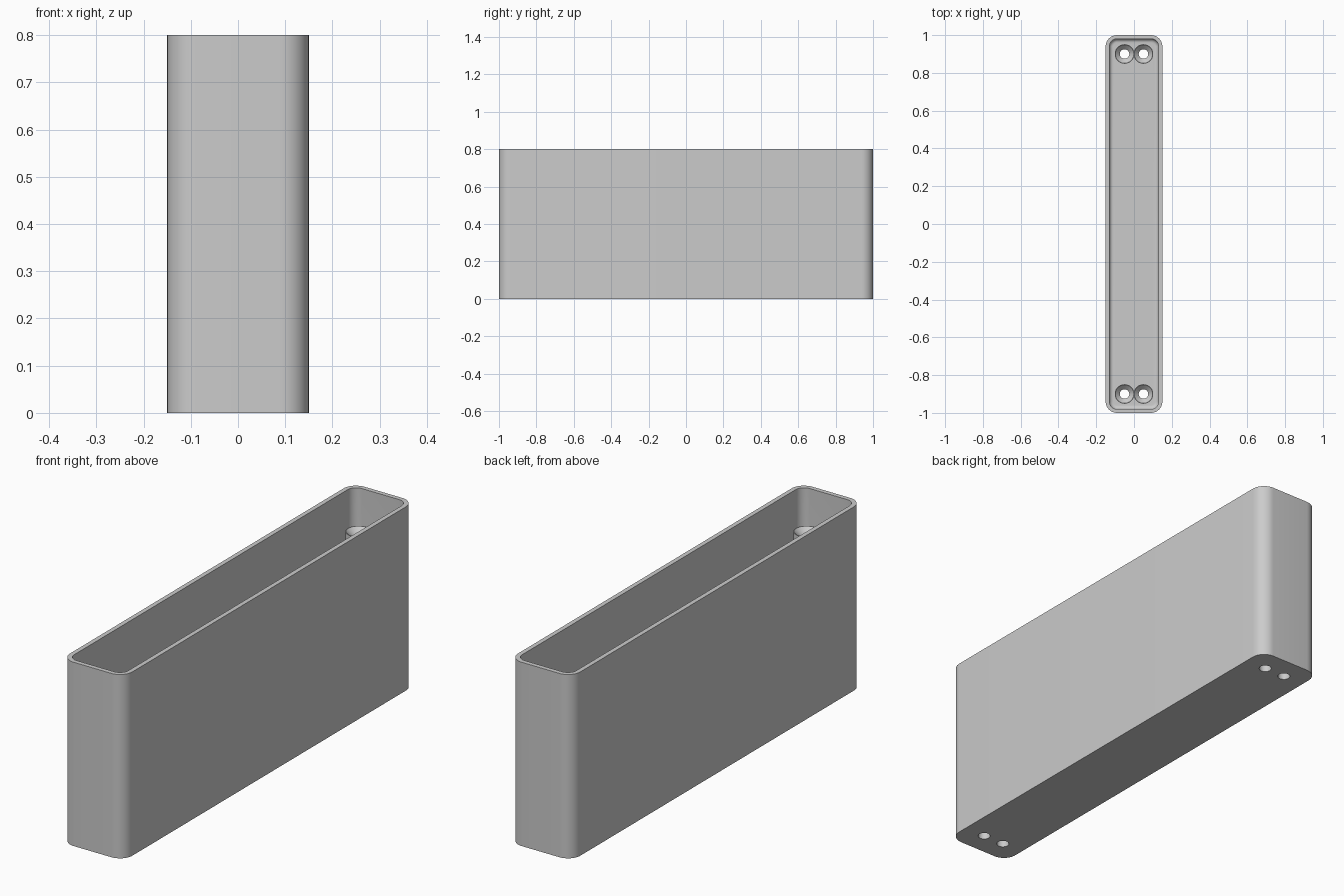
import bpy, bmesh, math

if "Cube" in bpy.data.objects:
    bpy.data.objects.remove(bpy.data.objects["Cube"], do_unlink=True)

grey = bpy.data.materials.new("plain grey")
grey.use_nodes = True
grey.diffuse_color = (0.6, 0.6, 0.6, 1)
grey.node_tree.nodes["Principled BSDF"].inputs["Base Color"].default_value = grey.diffuse_color

HX, HY, HEIGHT = 0.15, 1.0, 0.8
CORNER, WALL, FLOOR, FILLET = 0.06, 0.02, 0.03, 0.02
POST_TOP, POST_R, HEAD_R, BORE_R = 0.655, 0.052, 0.049, 0.025


def rounded_ring(inset, z, steps=12):
    """Points of a rounded rectangle, moved inward from the outside."""
    r = max(CORNER - inset, 0.02)
    cx, cy = HX - inset - r, HY - inset - r
    points = []
    for k, (sx, sy) in enumerate([(1, 1), (-1, 1), (-1, -1), (1, -1)]):
        for i in range(steps + 1):
            a = (k + i / steps) * math.pi / 2
            points.append((sx * cx + r * math.cos(a), sy * cy + r * math.sin(a), z))
    return points


def circle_ring(x, y, r, z, n=32):
    return [(x + r * math.cos(2 * math.pi * i / n),
             y + r * math.sin(2 * math.pi * i / n), z) for i in range(n)]


def skin(bm, rings):
    """Close a stack of matching rings into a solid."""
    loops = [[bm.verts.new(p) for p in ring] for ring in rings]
    n = len(loops[0])
    for low, high in zip(loops, loops[1:]):
        for i in range(n):
            j = (i + 1) % n
            bm.faces.new((low[i], low[j], high[j], high[i]))
    bm.faces.new(loops[0][::-1])
    bm.faces.new(loops[-1])


def make_object(name, stacks):
    bm = bmesh.new()
    for rings in stacks:
        skin(bm, rings)
    bmesh.ops.recalc_face_normals(bm, faces=bm.faces)
    mesh = bpy.data.meshes.new(name)
    bm.to_mesh(mesh)
    bm.free()
    mesh.materials.append(grey)
    obj = bpy.data.objects.new(name, mesh)
    bpy.context.collection.objects.link(obj)
    return obj


def boolean(target, tool, operation):
    bpy.context.view_layer.objects.active = target
    mod = target.modifiers.new(operation.lower(), "BOOLEAN")
    mod.object, mod.operation, mod.solver = tool, operation, "EXACT"
    mod.use_self = True
    bpy.ops.object.modifier_apply(modifier=mod.name)
    bpy.data.objects.remove(tool, do_unlink=True)


# Open box: up the outside, over the rim, down inside to a filleted floor
rings = [rounded_ring(0, 0), rounded_ring(0, HEIGHT), rounded_ring(WALL, HEIGHT)]
for i in range(7):
    a = i / 6 * math.pi / 2
    rings.append(rounded_ring(WALL + FILLET * (1 - math.cos(a)),
                              FLOOR + FILLET * (1 - math.sin(a))))
box = make_object("open_box", [rings])

# Paired screw posts at both ends, each with a countersunk through hole
spots = [(x, y) for x in (-0.05, 0.05) for y in (-0.9, 0.9)]
posts = make_object("screw_posts", [
    [circle_ring(x, y, POST_R, FLOOR / 2), circle_ring(x, y, POST_R, POST_TOP)]
    for x, y in spots])
boolean(box, posts, "UNION")

depth = HEAD_R - BORE_R
holes = make_object("screw_holes", [
    [circle_ring(x, y, BORE_R, -0.05), circle_ring(x, y, BORE_R, POST_TOP - depth),
     circle_ring(x, y, HEAD_R, POST_TOP), circle_ring(x, y, HEAD_R, POST_TOP + 0.05)]
    for x, y in spots])
holes.hide_render = True
boolean(box, holes, "DIFFERENCE")

# Smooth the round corners, keep the rim and holes crisp
bpy.ops.object.select_all(action="DESELECT")
box.select_set(True)
bpy.context.view_layer.objects.active = box
bpy.ops.object.shade_smooth_by_angle(angle=math.radians(30))
